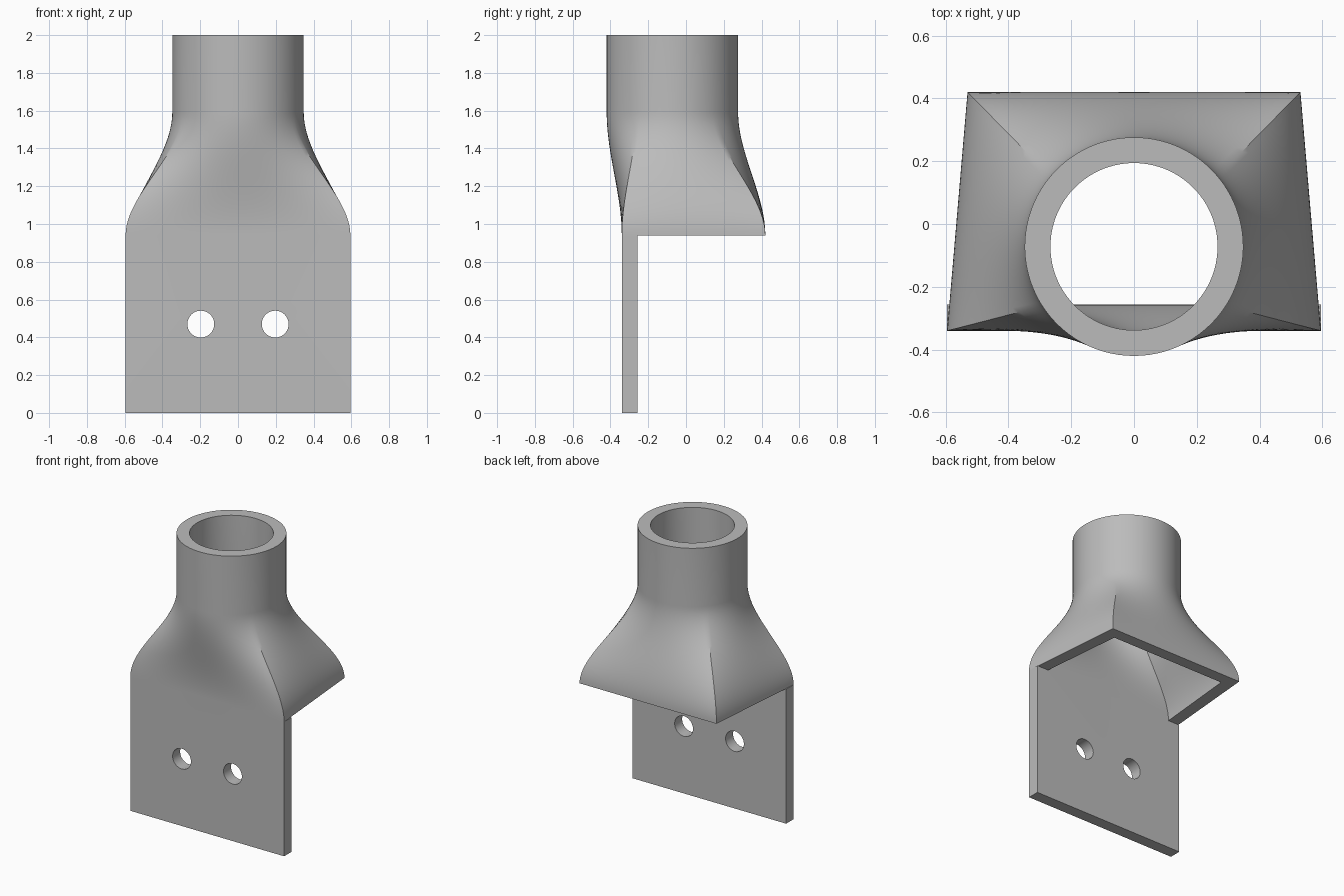
import bpy, bmesh, math
from mathutils import Vector

if "Cube" in bpy.data.objects:
    bpy.data.objects.remove(bpy.data.objects["Cube"], do_unlink=True)

grey = bpy.data.materials.new("plain grey")
grey.use_nodes = True
colour = (0.5, 0.5, 0.5, 1)
grey.diffuse_color = colour
grey.node_tree.nodes["Principled BSDF"].inputs["Base Color"].default_value = colour

SKIRT_Z, NECK_Z, TOP_Z = 0.94, 1.59, 2.0
CENTRE = Vector((0, -0.072))
PER_SIDE, STEPS = 28, 28
ANGLES = [math.radians(a) for a in (-33, 40, 140, 213, 327)]


def section(corners, radius, blend, z):
    """Ring of points between a four-sided skirt outline and the round neck."""
    ring = []
    for side in range(4):
        a, b = Vector(corners[side]), Vector(corners[(side + 1) % 4])
        for i in range(PER_SIDE):
            t = i / PER_SIDE
            angle = ANGLES[side] + t * (ANGLES[side + 1] - ANGLES[side])
            arc = CENTRE + radius * Vector((math.cos(angle), math.sin(angle)))
            p = a.lerp(b, t).lerp(arc, blend)
            ring.append((p.x, p.y, z))
    return ring


def wall(corners, radius):
    """All rings of one wall, from the skirt up to the open top."""
    rings = []
    for k in range(STEPS + 1):
        t = k / STEPS
        rings.append(section(corners, radius, t * t * (3 - 2 * t),
                             SKIRT_Z + t * (NECK_Z - SKIRT_Z)))
    rings.append(section(corners, radius, 1, TOP_Z))
    return rings


def trapezoid(front_x, front_y, back_x, back_y):
    return [(front_x, front_y), (back_x, back_y), (-back_x, back_y), (-front_x, front_y)]


# Hollow adapter: outer wall up, inner wall down, closed into a loop
outer = wall(trapezoid(0.595, -0.34, 0.53, 0.42), 0.348)
inner = wall(trapezoid(0.505, -0.257, 0.448, 0.337), 0.266)
bm = bmesh.new()
rings = [[bm.verts.new(p) for p in ring] for ring in outer + inner[::-1]]
count = 4 * PER_SIDE
for r, low in enumerate(rings):
    high = rings[(r + 1) % len(rings)]
    for i in range(count):
        j = (i + 1) % count
        bm.faces.new((low[i], low[j], high[j], high[i]))
bmesh.ops.recalc_face_normals(bm, faces=bm.faces)
mesh = bpy.data.meshes.new("pipe_bracket")
bm.to_mesh(mesh)
bm.free()
mesh.materials.append(grey)
body = bpy.data.objects.new("pipe_bracket", mesh)
bpy.context.collection.objects.link(body)

# Flat mounting plate under the front of the skirt
bpy.ops.mesh.primitive_cube_add(size=1, location=(0, -0.2985, SKIRT_Z / 2))
plate = bpy.context.object
plate.name = "mounting_plate"
plate.scale = (1.19, 0.083, SKIRT_Z)
plate.data.materials.append(grey)
helpers = [(plate, 'UNION')]

# Two bolt holes
for side in (-1, 1):
    bpy.ops.mesh.primitive_cylinder_add(vertices=48, radius=0.071, depth=0.4,
                                        location=(side * 0.197, -0.3, 0.47),
                                        rotation=(math.pi / 2, 0, 0))
    cutter = bpy.context.object
    cutter.name = "bolt_hole_cutter"
    cutter.data.materials.append(grey)
    helpers.append((cutter, 'DIFFERENCE'))

bpy.ops.object.select_all(action='DESELECT')
body.select_set(True)
bpy.context.view_layer.objects.active = body
for helper, operation in helpers:
    helper.hide_render = True
    mod = body.modifiers.new(helper.name, 'BOOLEAN')
    mod.object = helper
    mod.operation = operation
    mod.solver = 'EXACT'
    bpy.ops.object.modifier_apply(modifier=mod.name)
for helper, _ in helpers:
    bpy.data.objects.remove(helper, do_unlink=True)

bpy.ops.object.shade_smooth_by_angle(angle=math.radians(30))
